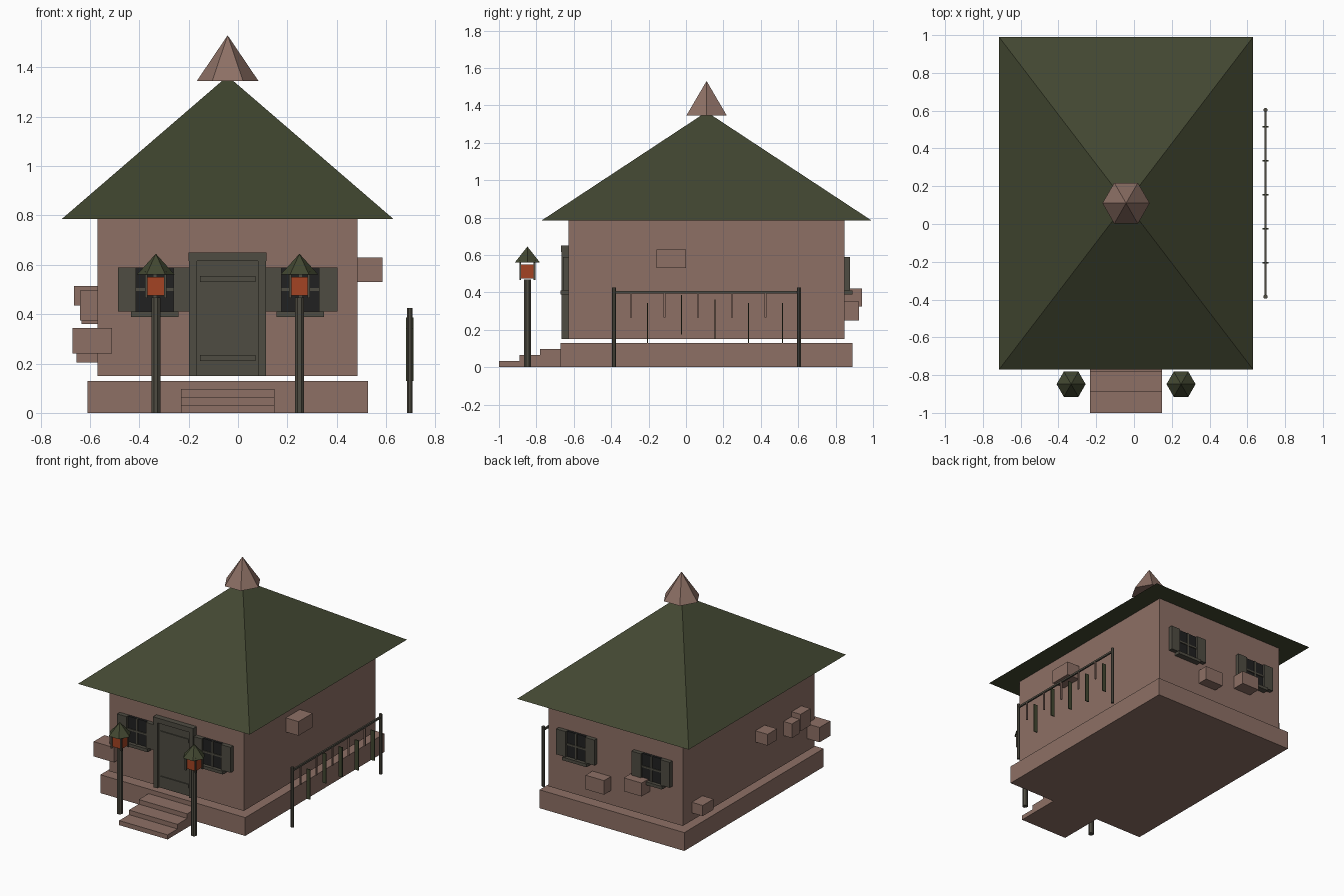
import bpy, bmesh, math
from mathutils import Matrix

if "Cube" in bpy.data.objects:
    bpy.data.objects.remove(bpy.data.objects["Cube"])

CX, CY = -0.042, 0.11          # centre of the house


def material(name, rgb):
    lin = [((c / 255 + 0.055) / 1.055) ** 2.4 for c in rgb]
    m = bpy.data.materials.new(name)
    m.diffuse_color = (*lin, 1)
    m.use_nodes = True
    m.node_tree.nodes["Principled BSDF"].inputs["Base Color"].default_value = m.diffuse_color
    return m


STONE = material("brown_stone", (141, 112, 101))
GREEN = material("moss_green", (66, 71, 49))
TRIM = material("weathered_wood", (79, 76, 66))
GLASS = material("dark_glass", (33, 33, 33))
GLOW = material("lantern_orange", (164, 68, 35))


def finish(name, bm, mat):
    me = bpy.data.meshes.new(name)
    bm.to_mesh(me)
    bm.free()
    me.materials.append(mat)
    ob = bpy.data.objects.new(name, me)
    bpy.context.collection.objects.link(ob)
    return ob


def box(name, x, y, z, mat):
    """Box from (min, max) ranges on each axis."""
    bm = bmesh.new()
    size = [abs(r[1] - r[0]) for r in (x, y, z)]
    mid = [(r[0] + r[1]) / 2 for r in (x, y, z)]
    bmesh.ops.create_cube(bm, size=1, matrix=Matrix.Translation(mid) @ Matrix.Diagonal((*size, 1)))
    return finish(name, bm, mat)


def cone(name, x, y, z, r1, r2, sides, mat, turn=0.0, scale=(1, 1)):
    """Upright cone, pyramid or prism between two heights."""
    bm = bmesh.new()
    mtx = (Matrix.Translation((x, y, (z[0] + z[1]) / 2)) @ Matrix.Diagonal((*scale, 1, 1))
           @ Matrix.Rotation(turn, 4, 'Z'))
    bmesh.ops.create_cone(bm, cap_ends=True, segments=sides, radius1=r1, radius2=r2,
                          depth=z[1] - z[0], matrix=mtx)
    bmesh.ops.remove_doubles(bm, verts=bm.verts, dist=1e-5)
    return finish(name, bm, mat)


def around(c, half):
    return (c - half, c + half)


# House body: foundation, walls, pyramid roof and cap
box("foundation", around(CX, 0.568), around(CY, 0.78), (0, 0.13), STONE)
box("walls", around(CX, 0.527), around(CY, 0.738), (0.15, 0.79), STONE)
cone("roof", CX, CY, (0.785, 1.365), math.sqrt(2), 0, 4, GREEN, math.pi / 4, (0.673, 0.881))
cone("roof_cap", CX, CY, (1.345, 1.53), 0.125, 0, 6, STONE, math.pi / 2)

# Front steps
for i in range(3):
    box(f"step_{i + 1}", around(CX, 0.19), (-1 + 0.11 * i, -0.66), (0, 0.0325 * (i + 1)), STONE)

# Door with frame and two bands
FRONT, BACK = CY - 0.738, CY + 0.738
box("door", around(CX, 0.125), (-0.645, FRONT + 0.01), (0.15, 0.62), TRIM)
for s in (-1, 1):
    box("door_jamb", around(CX + s * 0.14, 0.016), (-0.665, FRONT + 0.01), (0.15, 0.62), TRIM)
box("door_lintel", around(CX, 0.158), (-0.667, FRONT + 0.01), (0.615, 0.65), TRIM)
for z in (0.21, 0.53):
    box("door_band", around(CX, 0.112), (-0.652, -0.64), (z, z + 0.025), TRIM)


# Windows with shutters, glazing bars and sill
def window(x, wall, out):
    def d(a, b):
        return tuple(sorted((wall + out * a, wall + out * b)))
    box("window_pane", around(x, 0.076), d(-0.01, 0.017), (0.41, 0.59), GLASS)
    box("window_bar_upright", around(x, 0.006), d(0.01, 0.023), (0.41, 0.59), TRIM)
    box("window_bar_level", around(x, 0.076), d(0.01, 0.023), (0.494, 0.506), TRIM)
    for s in (-1, 1):
        box("shutter", around(x + s * 0.113, 0.037), d(-0.01, 0.03), (0.41, 0.59), TRIM)
    box("window_sill", around(x, 0.096), d(-0.01, 0.042), (0.388, 0.41), TRIM)


for s in (-1, 1):
    window(CX + s * 0.295, FRONT, -1)
    window(CX + s * 0.295, BACK, 1)

# Stones jutting from the walls: x, y and z ranges
stones = [
    ((-0.67, -0.51), (-0.66, -0.54), (0.24, 0.345)),
    ((-0.64, -0.51), (-0.48, -0.37), (0.375, 0.495)),
    ((-0.635, -0.51), (-0.367, -0.28), (0.36, 0.46)),
    ((-0.665, -0.51), (-0.07, 0.036), (0.435, 0.515)),
    ((-0.655, -0.51), (0.627, 0.748), (0.205, 0.28)),
    ((0.43, 0.585), (-0.157, 0.0), (0.53, 0.63)),
    ((-0.005, 0.14), (0.78, 0.925), (0.25, 0.35)),
    ((-0.31, -0.17), (0.78, 0.94), (0.325, 0.42)),
]
for i, (x, y, z) in enumerate(stones):
    box(f"wall_stone_{i + 1}", x, y, z, STONE)

# Lantern posts beside the steps
LY = -0.848
for s in (-1, 1):
    lx = CX + s * 0.291
    cone("lantern_post", lx, LY, (0, 0.468), 0.02, 0.02, 8, TRIM, math.pi / 8)
    box("lantern_light", around(lx, 0.036), around(LY, 0.034), (0.475, 0.55), GLOW)
    for a in (-1, 1):
        for b in (-1, 1):
            box("lantern_bar", around(lx + a * 0.038, 0.005), around(LY + b * 0.038, 0.005),
                (0.465, 0.572), TRIM)
    cone("lantern_roof", lx, LY, (0.56, 0.645), 0.077, 0, 6, GREEN, math.pi / 2)

# Side rail with hanging strips
RX = 0.696
for y in (-0.385, 0.603):
    cone("rail_post", RX, y, (0, 0.425), 0.0115, 0.0115, 8, TRIM, math.pi / 8)
box("top_rail", around(RX, 0.006), (-0.385, 0.603), (0.395, 0.408), TRIM)
for i, z in enumerate((0.13, 0.175, 0.15, 0.13, 0.13)):
    y = -0.295 + 0.18 * i
    box("hanging_peg", around(RX, 0.005), around(y, 0.005), (0.265, 0.395), STONE)
    box("hanging_strip", around(RX, 0.015), around(y + 0.09, 0.003), (z, z + 0.212), GREEN)
